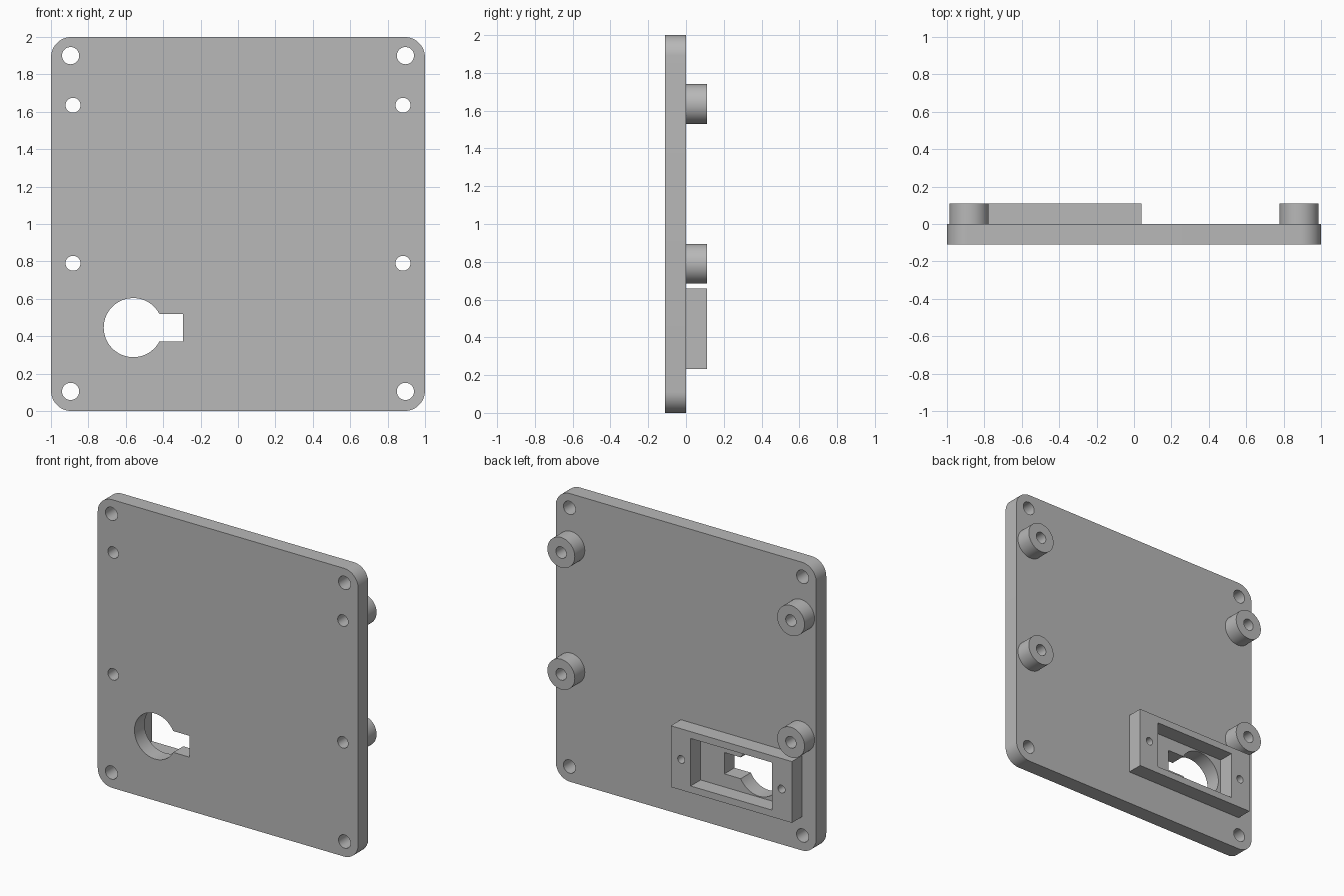
import bpy
import bmesh
from math import asin, cos, sin, pi, radians
from mathutils import Vector

cube = bpy.data.objects.get("Cube")
if cube:
    bpy.data.objects.remove(cube, do_unlink=True)

grey = bpy.data.materials.new("plain grey")
grey.use_nodes = True
colour = (0.48, 0.48, 0.48, 1)
grey.diffuse_color = colour
grey.node_tree.nodes["Principled BSDF"].inputs["Base Color"].default_value = colour

THICK = 0.11


# Outlines in the x-z plane
def arc(cx, cz, r, start, end, steps):
    return [(cx + r * cos(start + (end - start) * i / steps),
             cz + r * sin(start + (end - start) * i / steps))
            for i in range(steps + 1)]


def circle(cx, cz, r, steps=48):
    return arc(cx, cz, r, 0, 2 * pi, steps)[:-1]


def rectangle(cx, cz, w, h):
    return [(cx + sx * w / 2, cz + sz * h / 2)
            for sx, sz in ((-1, -1), (1, -1), (1, 1), (-1, 1))]


def rounded_square(cx, cz, half, r):
    points = []
    for k, (sx, sz) in enumerate(((1, 1), (-1, 1), (-1, -1), (1, -1))):
        points += arc(cx + sx * (half - r), cz + sz * (half - r), r,
                      k * pi / 2, (k + 1) * pi / 2, 12)
    return points


def keyhole(cx, cz, r, slot_end, slot_half):
    a = asin(slot_half / r)
    return arc(cx, cz, r, a, 2 * pi - a, 48) + [
        (slot_end, cz - slot_half), (slot_end, cz + slot_half)]


# Fill an outline with its holes and extrude it along y
def slab(name, outline, holes, y0, y1):
    bm = bmesh.new()
    for loop in [outline] + holes:
        verts = [bm.verts.new((x, y0, z)) for x, z in loop]
        for i, v in enumerate(verts):
            bm.edges.new((verts[i - 1], v))
    bmesh.ops.triangle_fill(bm, use_beauty=True, edges=bm.edges[:],
                            normal=Vector((0, -1, 0)))
    result = bmesh.ops.extrude_face_region(bm, geom=bm.faces[:],
                                           use_keep_orig=True)
    moved = [g for g in result["geom"] if isinstance(g, bmesh.types.BMVert)]
    bmesh.ops.translate(bm, verts=moved, vec=(0, y1 - y0, 0))
    bmesh.ops.recalc_face_normals(bm, faces=bm.faces[:])
    mesh = bpy.data.meshes.new(name)
    bm.to_mesh(mesh)
    bm.free()
    mesh.materials.append(grey)
    mesh.shade_smooth()
    mesh.set_sharp_from_angle(angle=radians(30))
    obj = bpy.data.objects.new(name, mesh)
    bpy.context.collection.objects.link(obj)
    return obj


# Panel with corner holes, standoff holes and the keyhole
standoffs = [(sx * 0.882, z) for sx in (-1, 1) for z in (0.79, 1.635)]
corners = [(sx * 0.895, z) for sx in (-1, 1) for z in (0.105, 1.9)]
holes = [circle(x, z, 0.04) for x, z in standoffs]
holes += [circle(x, z, 0.046) for x, z in corners]
holes.append(keyhole(-0.56, 0.446, 0.158, -0.295, 0.074))
slab("panel", rounded_square(0, 1, 1, 0.11), holes, -THICK, 0)

# Standoff bosses on the back
for i, (x, z) in enumerate(standoffs):
    slab(f"standoff_{i + 1}", circle(x, z, 0.105), [circle(x, z, 0.04)],
         0, THICK)

# Rectangular frame around the keyhole, with two screw holes
fx, fz = -0.425, 0.446
frame_holes = [rectangle(fx, fz, 0.625, 0.33)]
frame_holes += [circle(fx + s * 0.385, fz, 0.027, 32) for s in (-1, 1)]
slab("connector_frame", rectangle(fx, fz, 0.93, 0.425), frame_holes, 0, THICK)
